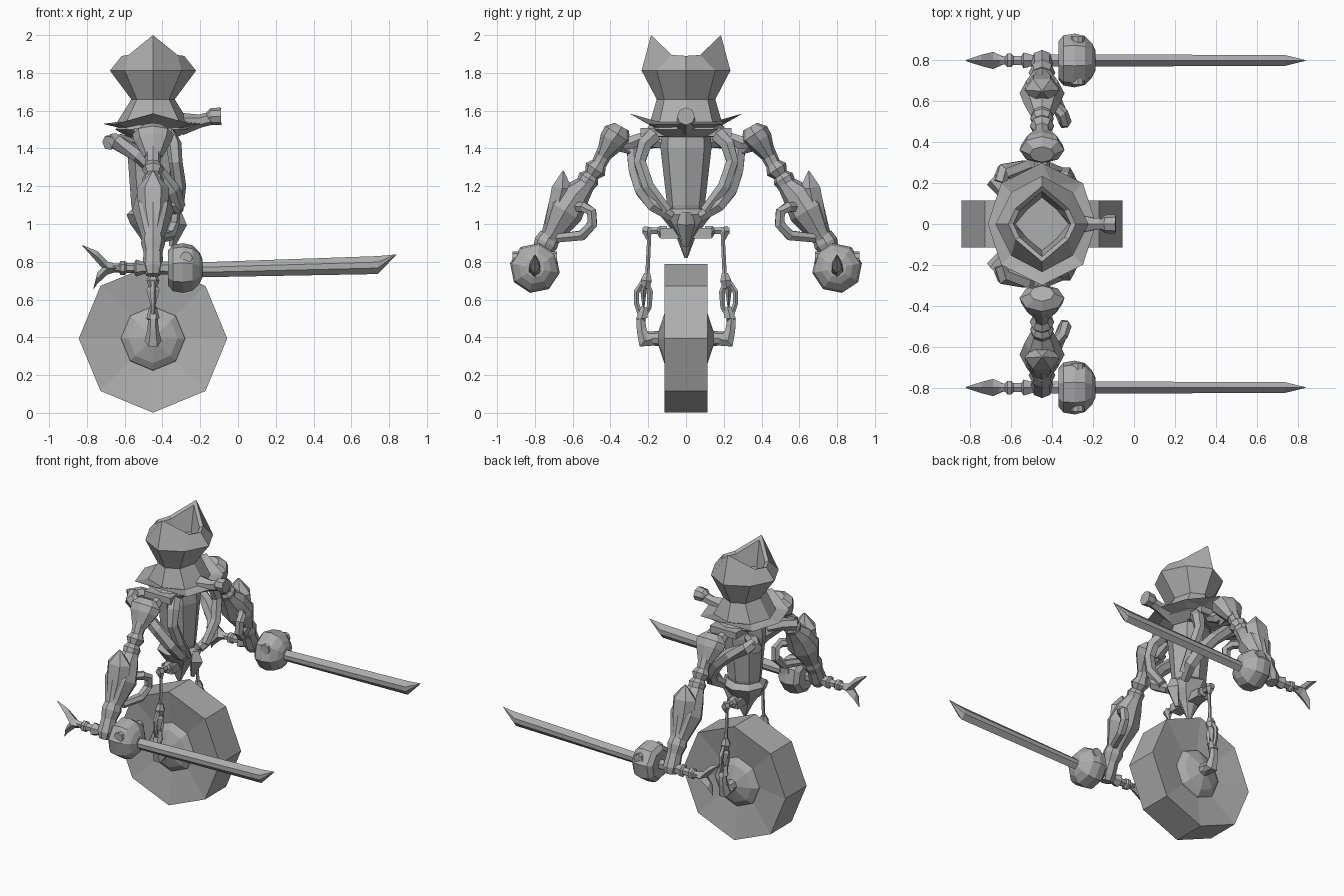
import bpy
import bmesh
from math import cos, sin, tau
from mathutils import Vector

default_cube = bpy.data.objects.get("Cube")
if default_cube:
    bpy.data.objects.remove(default_cube)

metal = bpy.data.materials.new("plain grey metal")
metal.use_nodes = True
GREY = (0.42, 0.42, 0.42, 1.0)
metal.diffuse_color = GREY
metal.node_tree.nodes["Principled BSDF"].inputs["Base Color"].default_value = GREY

AXIS_X = -0.45  # every part is modelled around this upright axis


def finish(name, bm, mirrored=False):
    """Turn a bmesh into a flat shaded object, optionally copied to the other side."""
    bmesh.ops.recalc_face_normals(bm, faces=bm.faces)
    mesh = bpy.data.meshes.new(name)
    bm.to_mesh(mesh)
    bm.free()
    mesh.materials.append(metal)
    part = bpy.data.objects.new(name, mesh)
    part.location.x = AXIS_X
    bpy.context.scene.collection.objects.link(part)
    if mirrored:
        mirror = part.modifiers.new("other side", 'MIRROR')
        mirror.use_axis = (False, True, False)
        mirror.use_mirror_merge = False
    return part


def skin(name, rings, mirrored=False):
    """Bridge rings of points with quads and cap both ends."""
    bm = bmesh.new()
    loops = [[bm.verts.new(p) for p in ring] for ring in rings]
    count = len(loops[0])
    for low, high in zip(loops, loops[1:]):
        for i in range(count):
            j = (i + 1) % count
            bm.faces.new((low[i], low[j], high[j], high[i]))
    bm.faces.new(loops[0])
    bm.faces.new(loops[-1])
    return finish(name, bm, mirrored)


def limb(name, path, sides=8, mirrored=True, turn=0.0, flat=1.0):
    """Sweep a polygon along (x, y, z, radius) stations; flat squashes it."""
    points = [Vector(p[:3]) for p in path]
    rings = []
    for i, (centre, station) in enumerate(zip(points, path)):
        ahead = points[min(i + 1, len(points) - 1)] - points[max(i - 1, 0)]
        ahead.normalize()
        guide = Vector((0, 0, 1)) if abs(ahead.x) > 0.8 else Vector((1, 0, 0))
        across = (guide - ahead * guide.dot(ahead)).normalized()
        other = ahead.cross(across)
        r = station[3]
        angles = [tau * (k + turn) / sides for k in range(sides)]
        rings.append([centre + across * (r * cos(a)) + other * (r * flat * sin(a))
                      for a in angles])
    return skin(name, rings, mirrored)


def eight(side, front, diag_x, diag_y, z_side, z_front, z_diag):
    """Eight points: four on the axes and four on the diagonals."""
    d = [(diag_x * sx, diag_y * sy, z_diag) for sx, sy in ((1, 1), (-1, 1), (-1, -1), (1, -1))]
    return [(side, 0, z_side), d[0], (0, front, z_front), d[1],
            (-side, 0, z_side), d[2], (0, -front, z_front), d[3]]


def ring(z, side, front, diagonal=0.71):
    return eight(side, front, side * diagonal, front * diagonal, z, z, z)


def box(name, centre, size):
    bm = bmesh.new()
    bmesh.ops.create_cube(bm, size=1)
    bmesh.ops.scale(bm, vec=size, verts=bm.verts)
    bmesh.ops.translate(bm, vec=centre, verts=bm.verts)
    return finish(name, bm)


# Wheel: dished sides running into a low stepped hub and thin axle
HUB_Z = 0.394
profile = ((.035, .21), (.04, .145), (.13, .115), (.165, .09), (.17, .08), (.393, .115))
profile = list(profile) + [(r, -y) for r, y in reversed(profile)]
skin("wheel", [[(r * cos(k * tau / 8), y, HUB_Z + r * sin(k * tau / 8)) for k in range(8)]
               for r, y in profile])

# Legs: axle boot, paired struts, knee, rod and hip
limb("axle_boot", [(0, .18, .39, .04), (0, .22, .38, .045), (0, .235, .44, .03), (0, .24, .5, .025)], 6)
limb("shin_cuff", [(0, .215, .5, .025), (0, .235, .5, .035), (0, .22, .56, .02)], 6)
limb("outer_strut", [(0, .235, .5, .014), (0, .262, .58, .014), (0, .262, .64, .016), (0, .22, .71, .012)], 5)
limb("inner_strut", [(0, .23, .5, .014), (0, .195, .56, .014), (0, .19, .64, .016), (0, .21, .7, .012)], 5)
limb("knee_guard", [(0, .225, .55, .008), (0, .225, .65, .034), (0, .22, .665, .03)], 4, flat=.5)
limb("knee_joint", [(0, .215, .66, .02), (0, .21, .7, .034), (0, .205, .74, .018)], 6)
limb("thigh_rod", [(0, .205, .72, .012), (0, .195, .93, .011)], 5)
limb("hip_joint", [(0, .2, .92, .012), (0, .205, .96, .03), (0, .2, .985, .022)], 6)
limb("hip_pin", [(0, .1, .96, .035), (0, .14, .96, .035), (0, .15, .965, .02), (0, .23, .965, .02)], 6)
box("hip_block", (0, 0, .95), (.08, .27, .055))

# Body: pelvis point, tapered torso and shoulder yoke
skin("pelvis", [ring(.82, .012, .008), ring(.93, .07, .05), ring(1.0, .12, .1),
                ring(1.05, .14, .14), ring(1.08, .11, .1)])
skin("torso", [ring(.98, .09, .07), ring(1.1, .115, .1), ring(1.4, .137, .135), ring(1.5, .12, .13)])
skin("neck", [ring(1.46, .13, .15), ring(1.5, .2, .21), ring(1.53, .18, .19)])
box("shoulder_yoke", (0, 0, 1.485), (.2, .48, .045))
limb("front_keel", [(.1, 0, .88, .015), (.13, 0, 1.0, .05), (.12, 0, 1.06, .03)], 4, False)

# Curved hoses that wrap from the back of the shoulder to the waist
limb("side_hose", [(-.21, .2, 1.45, .035), (-.19, .255, 1.43, .042), (-.08, .275, 1.37, .042),
                   (.02, .265, 1.28, .042), (.1, .23, 1.18, .045), (.13, .17, 1.1, .042),
                   (.1, .08, 1.04, .03)], 6)
limb("chest_hose", [(.08, .17, 1.47, .045), (.11, .22, 1.42, .042), (.12, .245, 1.33, .036),
                    (.14, .2, 1.2, .036), (.13, .1, 1.07, .03)], 6)
limb("back_hose", [(-.24, .22, 1.43, .04), (-.18, .16, 1.44, .04), (-.1, .1, 1.42, .03)], 6)

# Head: brimmed collar, pinched waist and an open two-peaked crown
skin("crowned_head", [
    ring(1.5, .14, .15),
    eight(.265, .3, .2, .2, 1.53, 1.585, 1.53),
    ring(1.54, .19, .19, .74),
    ring(1.66, .115, .155, .74),
    ring(1.812, .228, .235, .66),
    eight(.165, .185, .13, .075, 1.89, 2.0, 1.895),
    eight(.14, .16, .11, .065, 1.882, 1.975, 1.885),
    ring(1.8, .13, .13, .55)])
limb("lens_bracket", [(.15, 0, 1.53, .06), (.25, 0, 1.545, .035), (.31, 0, 1.56, .035)], 6, False)
limb("lens_tube", [(.29, 0, 1.56, .03), (.31, 0, 1.568, .045), (.36, 0, 1.57, .047),
                   (.36, 0, 1.57, .035), (.335, 0, 1.57, .03)], 8, False)

# Arms: shoulder pod, upper arm, bulging forearm with fin, wrist
limb("shoulder_link", [(0, .2, 1.47, .03), (0, .29, 1.43, .04), (0, .38, 1.43, .035)], 6)
limb("shoulder_spur", [(0, .37, 1.43, .045), (0, .295, 1.375, .006)], 4)
limb("shoulder_pod", [(0, .34, 1.515, .06), (0, .362, 1.475, .11), (0, .39, 1.44, .1),
                      (0, .44, 1.355, .05)], 8, flat=.72)
limb("upper_arm", [(0, .42, 1.4, .045), (0, .46, 1.32, .04), (0, .48, 1.29, .06),
                   (0, .5, 1.26, .04), (0, .515, 1.24, .058), (0, .55, 1.18, .045)], 8)
limb("forearm", [(0, .52, 1.22, .05), (0, .58, 1.16, .085), (0, .64, 1.07, .11),
                 (0, .7, .96, .07), (0, .735, .9, .05)], 8, flat=.9)
limb("forearm_fin", [(0, .65, 1.28, .006), (0, .655, 1.19, .085), (0, .68, 1.08, .08),
                     (0, .74, .93, .03)], 6, flat=.75)
limb("forearm_loop", [(.04, .6, 1.09, .026), (.1, .54, 1.09, .03), (.115, .5, 1.065, .03),
                      (.11, .495, 1.0, .03), (.09, .55, .94, .03), (.04, .68, .925, .026)], 6)
limb("wrist", [(0, .72, .94, .055), (0, .74, .9, .065), (0, .765, .85, .05), (0, .8, .77, .055),
               (0, .81, .73, .04)], 8)

# Weapon: faceted guard, beveled blade, ringed grip and forked tail
BLADE_Y, GRIP_Z = 0.8, 0.767


def weapon(name, stations, sides=8, turn=0.0):
    return limb(name, [(x, BLADE_Y, GRIP_Z, r) for x, r in stations], sides, turn=turn)


weapon("guard", [(.08, .095), (.105, .125), (.16, .134), (.21, .122), (.245, .085), (.262, .05)], 8, .25)
limb("guard_pin", [(.175, BLADE_Y - .118, .82, .034), (.175, BLADE_Y + .118, .82, .034)], 8)
weapon("grip", [(.1, .035), (-.05, .032), (-.09, .045), (-.1, .026), (-.14, .026),
                (-.15, .038), (-.17, .038), (-.18, .024), (-.24, .02)], 6)
outline = ((.25, .718, .797), (1.19, .735, .83), (1.288, .836, .839))


def blade_ring(x, low, high, half):
    third = (high - low) / 3
    return [(x, BLADE_Y, low), (x, BLADE_Y + half, low + third), (x, BLADE_Y + half, high - third),
            (x, BLADE_Y, high), (x, BLADE_Y - half, high - third), (x, BLADE_Y - half, low + third)]


skin("blade", [blade_ring(*station, half) for station, half in zip(outline, (.03, .026, .002))], True)


def tail_ring(x, z, half, thick):
    return [(x, BLADE_Y - thick, z), (x, BLADE_Y, z - half),
            (x, BLADE_Y + thick, z), (x, BLADE_Y, z + half)]


# Two prongs share a root at the end of the grip
for label, tip_x, tip_z in (("upper", -.372, .885), ("lower", -.315, .658)):
    middle = (tip_z + GRIP_Z) / 2
    skin("tail_prong_" + label, [tail_ring(-.19, GRIP_Z, .02, .02), tail_ring(-.24, GRIP_Z, .034, .042),
                                 tail_ring(-.295, middle, .03, .028), tail_ring(tip_x, tip_z, .003, .003)], True)
